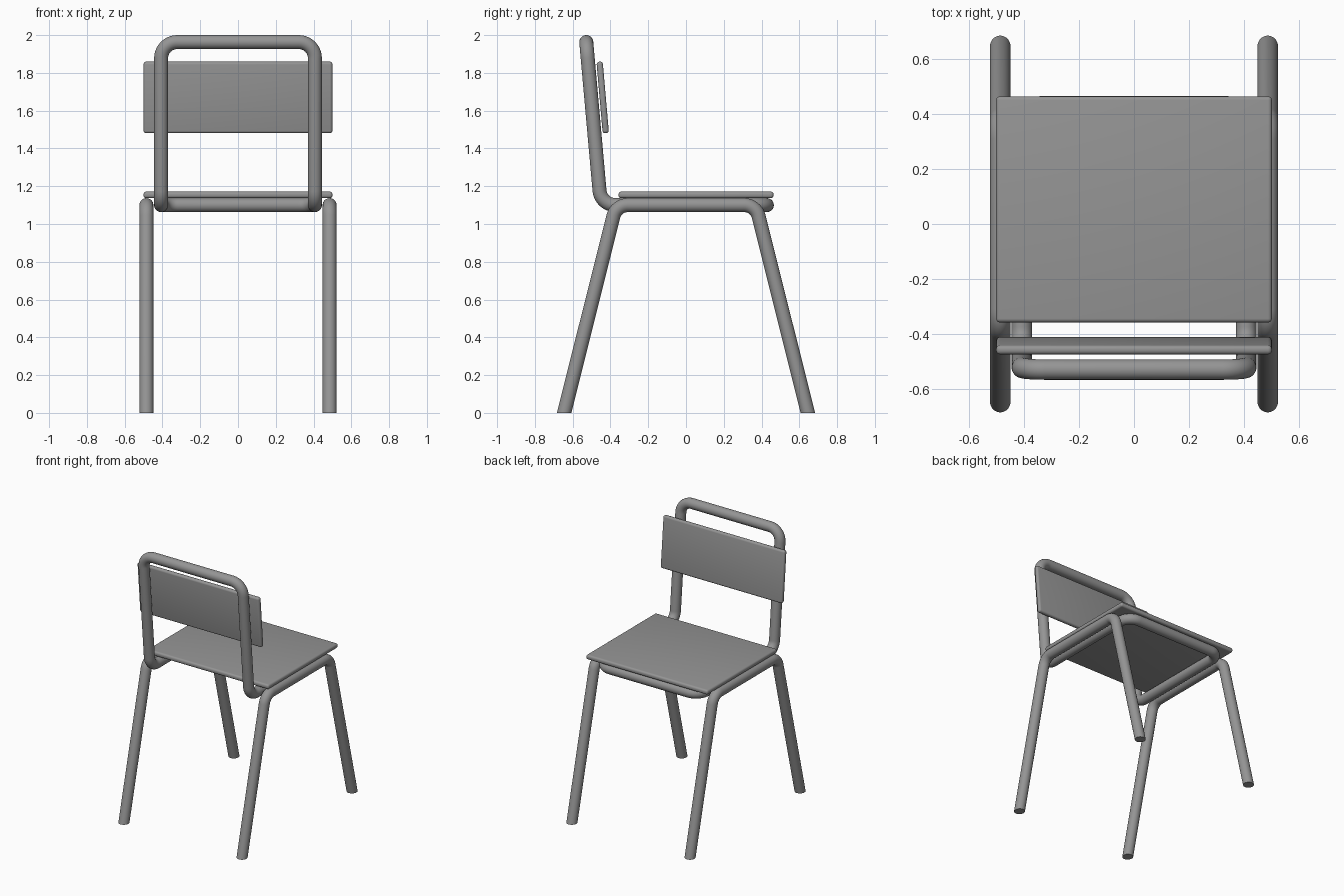
import bpy, bmesh, math
from mathutils import Vector

if "Cube" in bpy.data.objects:
    bpy.data.objects.remove(bpy.data.objects["Cube"])

grey = bpy.data.materials.new("grey")
grey.diffuse_color = (0.3, 0.3, 0.3, 1)
grey.use_nodes = True
grey.node_tree.nodes["Principled BSDF"].inputs["Base Color"].default_value = grey.diffuse_color

TUBE_R = 0.037
SIDES = 32


def finish(bm, name):
    bmesh.ops.recalc_face_normals(bm, faces=bm.faces)
    me = bpy.data.meshes.new(name)
    bm.to_mesh(me)
    bm.free()
    me.materials.append(grey)
    ob = bpy.data.objects.new(name, me)
    bpy.context.collection.objects.link(ob)
    bpy.ops.object.select_all(action='DESELECT')
    ob.select_set(True)
    bpy.context.view_layer.objects.active = ob
    bpy.ops.object.shade_smooth_by_angle(angle=math.radians(35))
    return ob


def rounded_path(points, radius, steps=10):
    """Replace every inner corner by an arc."""
    pts = [Vector(p) for p in points]
    path = [pts[0]]
    for a, b, c in zip(pts, pts[1:], pts[2:]):
        u, v = (a - b).normalized(), (c - b).normalized()
        half = u.angle(v) / 2
        centre = b + (u + v).normalized() * radius / math.sin(half)
        d = radius / math.tan(half)
        start, end = b + u * d - centre, b + v * d - centre
        path += [centre + start.slerp(end, i / steps) * radius / start.slerp(end, i / steps).length
                 for i in range(steps + 1)]
    return path + [pts[-1]]


def tube(name, points, bend, floor=False):
    path = rounded_path(points, bend)
    n = len(path)
    bm = bmesh.new()
    rings = []
    normal = tangent = None
    for i, p in enumerate(path):
        t = (path[min(i + 1, n - 1)] - path[max(i - 1, 0)]).normalized()
        if 0 < i < n - 1:
            t = ((p - path[i - 1]).normalized() + (path[i + 1] - p).normalized()).normalized()
        if normal is None:
            normal = t.orthogonal().normalized()
        else:
            normal = tangent.rotation_difference(t) @ normal
        tangent = t
        side = t.cross(normal)
        ring = []
        for k in range(SIDES):
            a = 2 * math.pi * k / SIDES
            co = p + (normal * math.cos(a) + side * math.sin(a)) * TUBE_R
            if floor and i in (0, n - 1):      # cut the foot level with the floor
                co -= t * (co.z / t.z)
            ring.append(bm.verts.new(co))
        rings.append(ring)
    for r, s in zip(rings, rings[1:]):
        for k in range(SIDES):
            j = (k + 1) % SIDES
            bm.faces.new((r[k], r[j], s[j], s[k]))
    if floor:
        bm.faces.new(rings[0])
        bm.faces.new(rings[-1])
    ob = finish(bm, name)
    mod = ob.modifiers.new("mirror", 'MIRROR')
    mod.use_axis[0] = True
    mod.merge_threshold = 0.0005
    return ob


def panel(name, size, location, tilt=0.0):
    bm = bmesh.new()
    bmesh.ops.create_cube(bm, size=1)
    bmesh.ops.scale(bm, vec=size, verts=bm.verts)
    bmesh.ops.bevel(bm, geom=bm.edges[:], offset=0.014, segments=4,
                    profile=0.5, affect='EDGES')
    ob = finish(bm, name)
    ob.location = location
    ob.rotation_euler.x = tilt
    return ob


# Leg hoops: front and back leg of each side in one bent tube
tube("side_legs", [(0.485, -0.645, 0), (0.485, -0.37, 1.10),
                   (0.485, 0.37, 1.10), (0.485, 0.645, 0)], 0.08, floor=True)

# Seat and back frame: one closed loop, half built and mirrored
tube("seat_and_back_frame", [(0, 0.428, 1.10), (0.407, 0.428, 1.10),
                             (0.407, -0.451, 1.10), (0.407, -0.528, 1.963),
                             (0, -0.528, 1.963)], 0.085)

# Seat board and backrest board
panel("seat", (1.0, 0.82, 0.035), (0, 0.053, 1.154))
panel("backrest", (1.0, 0.38, 0.033), (0, -0.441, 1.67), math.radians(90 + 5))
